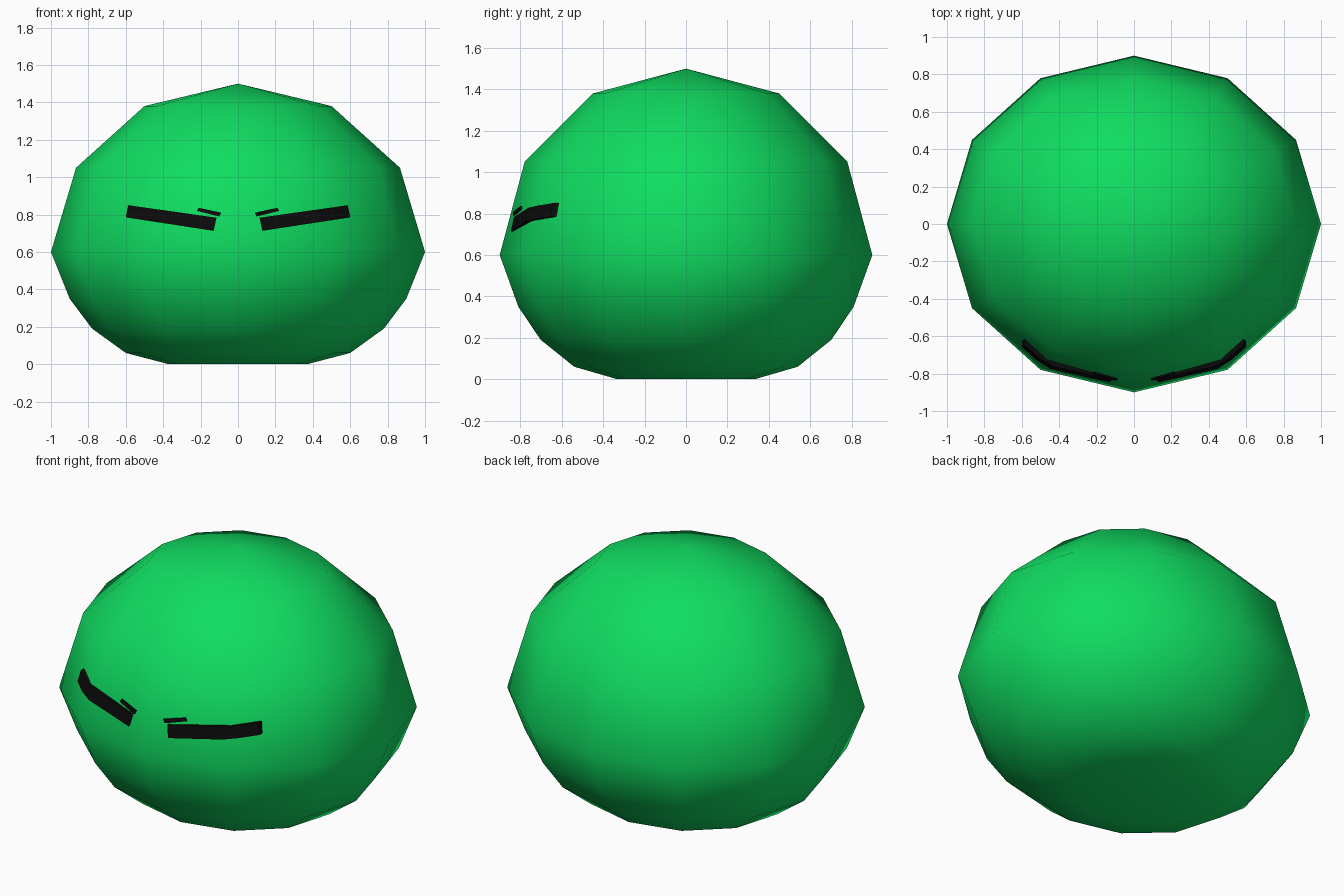
import bpy, bmesh, math
from mathutils import Vector
from mathutils.bvhtree import BVHTree

if "Cube" in bpy.data.objects:
    bpy.data.objects.remove(bpy.data.objects["Cube"], do_unlink=True)


def make_material(name, colour):
    mat = bpy.data.materials.new(name)
    mat.use_nodes = True
    mat.diffuse_color = colour
    mat.node_tree.nodes["Principled BSDF"].inputs["Base Color"].default_value = colour
    return mat


def finish(bm, name, mat, smooth):
    bmesh.ops.recalc_face_normals(bm, faces=bm.faces)
    for f in bm.faces:
        f.smooth = smooth
    mesh = bpy.data.meshes.new(name)
    bm.to_mesh(mesh)
    mesh.materials.append(mat)
    obj = bpy.data.objects.new(name, mesh)
    bpy.context.collection.objects.link(obj)
    return obj


green = make_material("bright green", (0.005, 0.72, 0.12, 1))
black = make_material("black", (0.003, 0.003, 0.003, 1))

# Body: twelve-sided squashed dome, spun from a profile of (radius, height)
SIDES, DEPTH = 12, 0.9
profile = [(0.37, 0.0), (0.6, 0.06), (0.78, 0.19), (0.9, 0.35),
           (1.0, 0.6), (0.866, 1.05), (0.5, 1.38)]
bm = bmesh.new()
rings = []
for r, z in profile:
    angles = [2 * math.pi * i / SIDES for i in range(SIDES)]
    rings.append([bm.verts.new((r * math.cos(a), DEPTH * r * math.sin(a), z)) for a in angles])
bottom, top = bm.verts.new((0, 0, 0)), bm.verts.new((0, 0, 1.5))
for i in range(SIDES):
    j = (i + 1) % SIDES
    for low, high in zip(rings, rings[1:]):
        bm.faces.new((low[i], low[j], high[j], high[i]))
    bm.faces.new((rings[-1][i], rings[-1][j], top))
    bm.faces.new((rings[0][j], rings[0][i], bottom))
surface = BVHTree.FromBMesh(bm)
finish(bm, "body", green, True)
bm.free()


# Eye marks: strips that follow the front of the body
def strip(name, side, corners, columns, lift_in, lift_out, thickness):
    low_in, low_out, high_out, high_in = [Vector(c) for c in corners]
    bm = bmesh.new()
    grid = []
    for i in range(columns + 1):
        t = i / columns
        column = []
        for p in (low_in.lerp(low_out, t), high_in.lerp(high_out, t)):
            hit = surface.ray_cast(Vector((p.x, -3, p.y)), Vector((0, 1, 0)))[0]
            y = hit.y - lift_in - (lift_out - lift_in) * t
            column.append([bm.verts.new((side * p.x, y + d, p.y)) for d in (0, thickness)])
        grid.append(column)
    for a, b in zip(grid, grid[1:]):
        for d in (0, 1):
            bm.faces.new((a[0][d], b[0][d], b[1][d], a[1][d]))
            bm.faces.new((a[d][0], b[d][0], b[d][1], a[d][1]))
    for end in (grid[0], grid[-1]):
        bm.faces.new((end[0][0], end[0][1], end[1][1], end[1][0]))
    finish(bm, name, black, False)
    bm.free()


for side, label in ((1, "left"), (-1, "right")):
    strip(label + "_eye", side,
          [(0.13, 0.713), (0.6, 0.785), (0.587, 0.85), (0.115, 0.783)], 6, 0.008, 0.035, 0.03)
    strip(label + "_eyelash", side,
          [(0.1, 0.79), (0.22, 0.82), (0.21, 0.836), (0.09, 0.81)], 2, 0.012, 0.014, 0.009)
